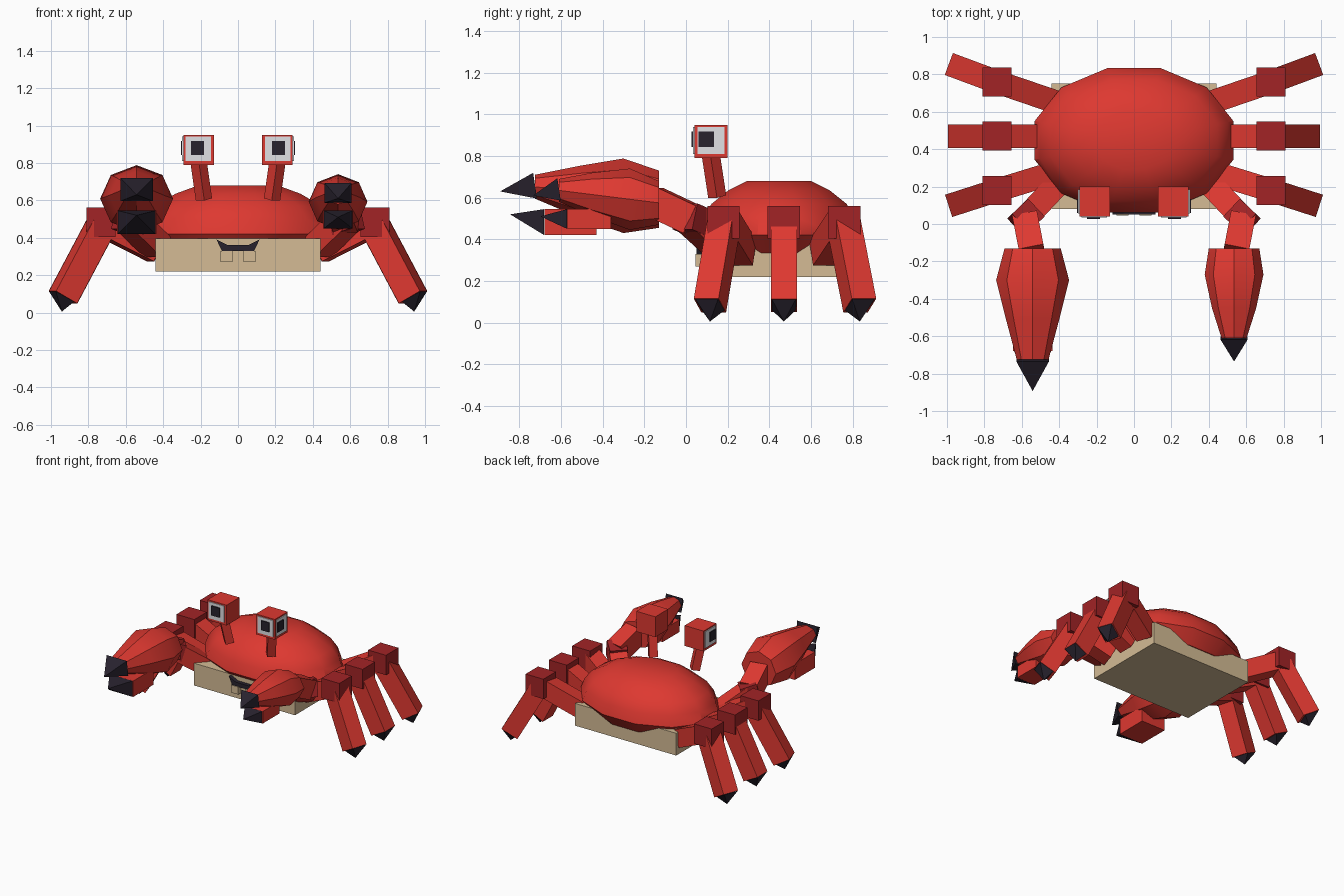
import bpy, bmesh, math
from mathutils import Vector

cube = bpy.data.objects.get("Cube")
if cube:
    bpy.data.objects.remove(cube, do_unlink=True)


def material(name, rgb):
    m = bpy.data.materials.new(name)
    m.use_nodes = True
    m.diffuse_color = (*rgb, 1)
    bsdf = m.node_tree.nodes["Principled BSDF"]
    bsdf.inputs["Base Color"].default_value = (*rgb, 1)
    bsdf.inputs["Roughness"].default_value = 0.7
    return m


RED = material("red", (0.73, 0.040, 0.030))
DARK_RED = material("dark red", (0.36, 0.017, 0.019))
BEIGE = material("beige", (0.66, 0.50, 0.30))
BLACK = material("near black", (0.021, 0.016, 0.027))
WHITE = material("white", (0.75, 0.75, 0.78))


def build(name, verts, faces, mat, smooth=None):
    bm = bmesh.new()
    vs = [bm.verts.new(v) for v in verts]
    for f in faces:
        bm.faces.new([vs[i] for i in f])
    bmesh.ops.recalc_face_normals(bm, faces=bm.faces)
    me = bpy.data.meshes.new(name)
    bm.to_mesh(me)
    bm.free()
    me.materials.append(mat)
    ob = bpy.data.objects.new(name, me)
    bpy.context.scene.collection.objects.link(ob)
    if smooth:
        bpy.ops.object.select_all(action='DESELECT')
        ob.select_set(True)
        bpy.context.view_layer.objects.active = ob
        bpy.ops.object.shade_smooth_by_angle(angle=math.radians(smooth))
    return ob


def loft(name, rings, mat, smooth=None):
    """Skin equal-sized rings of points and cap both ends."""
    n = len(rings[0])
    faces = [list(range(n)), [(len(rings) - 1) * n + i for i in range(n)]]
    for r in range(len(rings) - 1):
        for i in range(n):
            j = (i + 1) % n
            faces.append([r * n + i, r * n + j, (r + 1) * n + j, (r + 1) * n + i])
    return build(name, [p for ring in rings for p in ring], faces, mat, smooth)


def box(name, lo, hi, mat):
    rings = [[(lo[0], lo[1], z), (hi[0], lo[1], z), (hi[0], hi[1], z), (lo[0], hi[1], z)]
             for z in (lo[2], hi[2])]
    return loft(name, rings, mat)


def cbox(name, c, size, mat):
    return box(name, [a - b / 2 for a, b in zip(c, size)],
               [a + b / 2 for a, b in zip(c, size)], mat)


def square(c, d, w, h):
    """Corners of a rectangle at c, facing along d."""
    d = Vector(d).normalized()
    side = d.cross(Vector((0, 0, 1))).normalized()
    up = side.cross(d)
    return [Vector(c) + side * a * w / 2 + up * b * h / 2
            for a, b in ((-1, -1), (1, -1), (1, 1), (-1, 1))]


def beam(name, p, q, w, h, mat):
    d = Vector(q) - Vector(p)
    return loft(name, [square(p, d, w, h), square(q, d, w, h)], mat)


def pyramid(name, c, d, w, h, apex, mat):
    faces = [(0, 1, 2, 3)] + [(i, (i + 1) % 4, 4) for i in range(4)]
    return build(name, square(c, d, w, h) + [Vector(apex)], faces, mat)


# Domed shell: twelve-sided oval rings from underside to flat crown
shell = []
for z, s in ((0.32, 0.80), (0.42, 1.0), (0.50, 0.945), (0.57, 0.84), (0.635, 0.63), (0.68, 0.40)):
    shell.append([(0.55 * s * math.sin(math.radians(15 + 30 * i)),
                   0.447 + 0.40 * s * math.cos(math.radians(15 + 30 * i)), z) for i in range(12)])
loft("shell", shell, RED, 32)

# Belly slab, mouth and teeth
box("belly", (-0.44, 0.08, 0.22), (0.44, 0.75, 0.395), BEIGE)
mouth = ((-0.115, 0.39), (-0.055, 0.36), (0.055, 0.36), (0.115, 0.39), (0.085, 0.328), (-0.085, 0.328))
loft("mouth", [[(x, y, z) for x, z in mouth] for y in (0.05, 0.12)], BLACK)
for side, s in (("left", 1), ("right", -1)):
    cbox(f"{side}_tooth", (s * 0.062, 0.07, 0.30), (0.065, 0.05, 0.06), BEIGE)

for side, s in (("left", 1), ("right", -1)):
    # Eye on a leaning stalk, with plates on the front and outer faces
    beam(f"{side}_eye_stalk", (s * 0.182, 0.15, 0.605), (s * 0.21, 0.12, 0.80), 0.062, 0.062, RED)
    cbox(f"{side}_eye", (s * 0.21, 0.12, 0.87), (0.165, 0.16, 0.16), RED)
    cbox(f"{side}_eye_white_front", (s * 0.212, 0.038, 0.875), (0.135, 0.009, 0.13), WHITE)
    cbox(f"{side}_pupil_front", (s * 0.216, 0.030, 0.88), (0.07, 0.009, 0.075), BLACK)
    cbox(f"{side}_eye_white_side", (s * 0.294, 0.12, 0.875), (0.009, 0.13, 0.13), WHITE)
    cbox(f"{side}_pupil_side", (s * 0.301, 0.097, 0.88), (0.009, 0.075, 0.075), BLACK)

    # Three walking legs: hip segment, knee block, shin and pointed foot
    for place, y_hip, y_knee, y_foot in (("front", 0.27, 0.18, 0.115),
                                         ("middle", 0.47, 0.47, 0.47),
                                         ("back", 0.66, 0.76, 0.835)):
        knee = Vector((s * 0.733, y_knee, 0.483))
        foot = Vector((s * 0.935, y_foot, 0.082))
        n = f"{side}_{place}"
        beam(n + "_leg_upper", (s * 0.44, y_hip, 0.335), knee, 0.125, 0.135, RED)
        cbox(n + "_knee", knee, (0.155, 0.155, 0.156), DARK_RED)
        beam(n + "_leg_lower", knee + Vector((0, 0, -0.02)), foot, 0.125, 0.135, RED)
        pyramid(n + "_foot_tip", foot + Vector((s * 0.008, 0, 0.004)), foot - knee, 0.115, 0.115,
                (s * 0.942, y_foot, 0.005), BLACK)

    # Jointed claw arm
    elbow = Vector((s * 0.58, 0.03, 0.495))
    wrist = Vector((s * 0.545, -0.15, 0.58))
    beam(f"{side}_arm_upper", (s * 0.43, 0.19, 0.35), elbow, 0.13, 0.13, RED)
    beam(f"{side}_elbow", elbow + Vector((-s * 0.045, 0.045, -0.02)),
         elbow + Vector((s * 0.04, -0.035, 0.015)), 0.13, 0.13, DARK_RED)
    beam(f"{side}_arm_lower", elbow, wrist, 0.135, 0.145, RED)

# Claws: (y, half width, bottom z, top z) sections; the right one is bigger
claws = {
    "left": (0.535, ((-0.13, 0.135, 0.47, 0.68), (-0.27, 0.157, 0.445, 0.74),
                     (-0.45, 0.118, 0.51, 0.72), (-0.61, 0.067, 0.58, 0.69)),
             (0.145, 0.108, -0.735, 0.61),
             (0.16, -0.36, -0.57, 0.45, 0.545, -0.70, 0.51)),
    "right": (-0.542, ((-0.13, 0.15, 0.455, 0.73), (-0.30, 0.195, 0.43, 0.788),
                       (-0.50, 0.145, 0.50, 0.755), (-0.725, 0.085, 0.595, 0.71)),
              (0.175, 0.125, -0.893, 0.63),
              (0.21, -0.43, -0.68, 0.42, 0.545, -0.845, 0.52)),
}
for side, (cx, sections, tip, jaw) in claws.items():
    rings = [[(cx + w * math.cos(i * math.pi / 4), y,
               (lo + hi) / 2 + (hi - lo) / 2 * math.sin(i * math.pi / 4)) for i in range(8)]
             for y, w, lo, hi in sections]
    loft(f"{side}_claw", rings, RED, 30)
    y, _, lo, hi = sections[-1]
    w, h, y_tip, z_tip = tip
    pyramid(f"{side}_claw_tip", (cx, y, (lo + hi) / 2 + 0.005), (0, -1, -0.15), w, h,
            (cx, y_tip, z_tip), BLACK)
    w, y0, y1, lo, hi, y_tip, z_tip = jaw
    box(f"{side}_claw_jaw", (cx - w / 2, y1, lo), (cx + w / 2, y0, hi), RED)
    pyramid(f"{side}_jaw_tip", (cx, y1 - 0.001, (lo + hi) / 2), (0, -1, 0), w * 0.95, hi - lo,
            (cx, y_tip, z_tip), BLACK)
